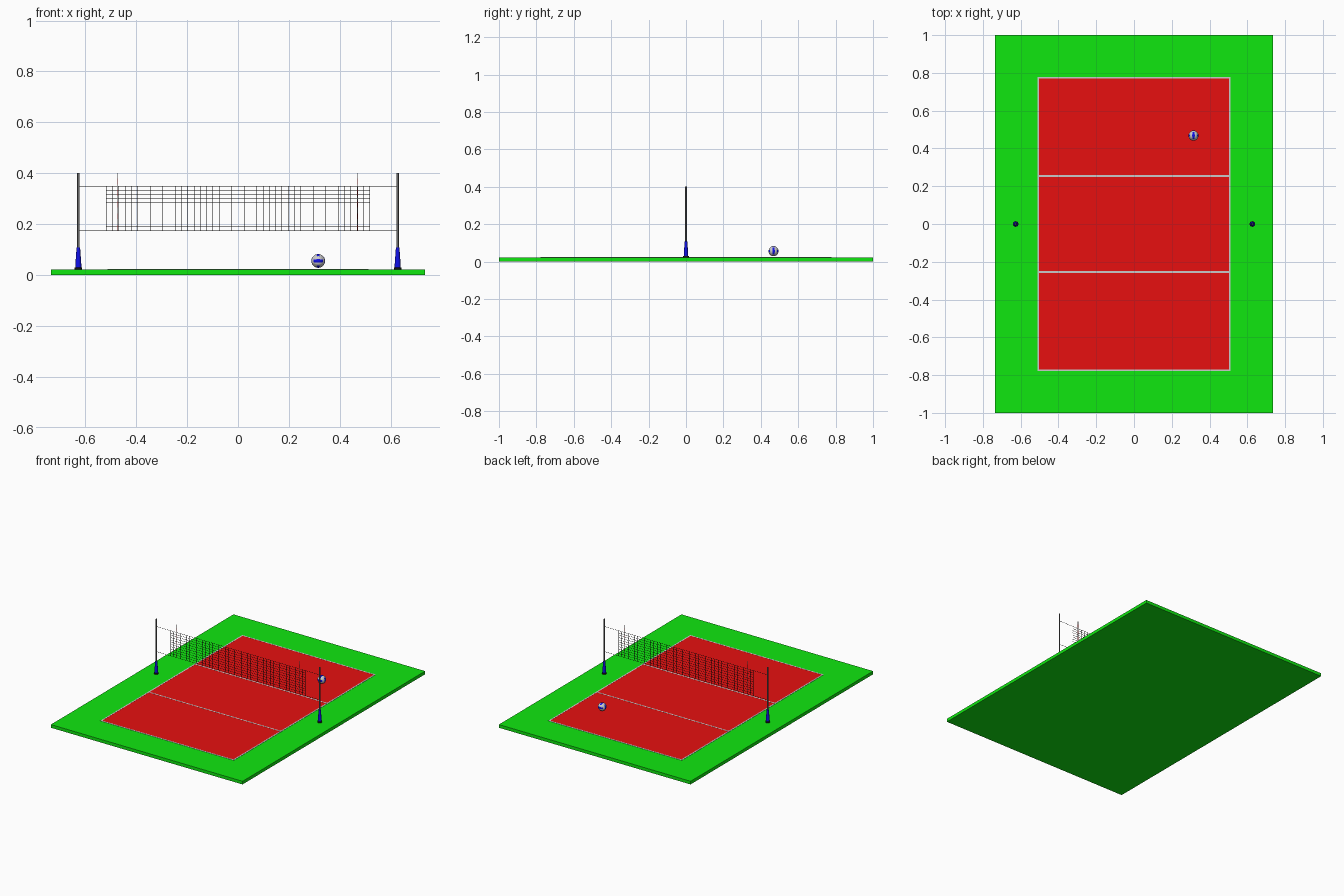
import bpy, bmesh, math
from mathutils import Vector, Matrix

if "Cube" in bpy.data.objects:
    bpy.data.objects.remove(bpy.data.objects["Cube"])


def material(name, rgb):
    m = bpy.data.materials.new(name)
    m.diffuse_color = (*rgb, 1)
    m.use_nodes = True
    m.node_tree.nodes["Principled BSDF"].inputs["Base Color"].default_value = m.diffuse_color
    return m


GREEN = material("green", (0.005, 0.8, 0.005))
RED = material("red", (0.8, 0.005, 0.005))
WHITE = material("white", (0.8, 0.8, 0.8))
BLUE = material("blue", (0.005, 0.005, 0.8))
BLACK = material("black", (0.01, 0.01, 0.01))
STEEL = material("steel", (0.15, 0.15, 0.15))


def finish(name, bm, *mats):
    bmesh.ops.recalc_face_normals(bm, faces=bm.faces)
    me = bpy.data.meshes.new(name)
    bm.to_mesh(me)
    bm.free()
    for m in mats:
        me.materials.append(m)
    ob = bpy.data.objects.new(name, me)
    bpy.context.collection.objects.link(ob)
    return ob


def add_box(bm, lo, hi):
    lo, hi = Vector(lo), Vector(hi)
    mat = Matrix.Translation((lo + hi) / 2) @ Matrix.Diagonal((*(hi - lo), 1))
    bmesh.ops.create_cube(bm, size=1, matrix=mat)


def boxes(name, mat, spans):
    bm = bmesh.new()
    for lo, hi in spans:
        add_box(bm, lo, hi)
    return finish(name, bm, mat)


def lathe(name, mat, x, profile, segs=20):
    """Turn an (r, z) profile about a vertical axis at x."""
    bm = bmesh.new()
    rings = [[bm.verts.new((x + r * math.cos(a), r * math.sin(a), z))
              for a in (2 * math.pi * i / segs for i in range(segs))] for r, z in profile]
    for a, b in zip(rings, rings[1:]):
        for i in range(segs):
            j = (i + 1) % segs
            bm.faces.new((a[i], a[j], b[j], b[i]))
    bm.faces.new(rings[0])
    bm.faces.new(rings[-1])
    ob = finish(name, bm, mat)
    ob.data.shade_smooth()
    ob.data.set_sharp_from_angle(angle=math.radians(35))
    return ob


# Floor and playing court
F = 0.022
boxes("floor", GREEN, [((-0.735, -1, 0), (0.735, 1, F))])
CX, CY, W = 0.512, 0.778, 0.009
boxes("court", RED, [((-CX + W, -CY + W, F - 0.002), (CX - W, CY - W, F + 0.001))])

# Court markings
lines = []
for s in (-1, 1):
    y, x, ya = s * (CY - W / 2), s * (CX - W / 2), s * 0.254
    lines.append(((-CX, y - W / 2, F - 0.002), (CX, y + W / 2, F + 0.0015)))
    lines.append(((x - W / 2, -CY + W, F - 0.002), (x + W / 2, CY - W, F + 0.0015)))
    lines.append(((-CX + W, ya - W / 2, F), (CX - W, ya + W / 2, F + 0.0015)))
boxes("court_lines", WHITE, lines)

# Posts with padded sleeves and round feet
PX = 0.627
for side, s in (("left", -1), ("right", 1)):
    x = s * PX
    lathe(side + "_foot", BLACK, x, [(0.015, F), (0.015, 0.029), (0.012, 0.031)])
    lathe(side + "_sleeve", BLUE, x, [(0.012, 0.030), (0.0115, 0.045), (0.007, 0.108), (0.004, 0.110)])
    lathe(side + "_post", STEEL, x, [(0.0045, 0.03), (0.0045, 0.401)])

# Net: a grid of thin cords
NX, Z0, Z1, T = 0.517, 0.175, 0.349, 0.0007
COLS, ROWS = 42, 11
cords = []
for i in range(COLS + 1):
    x = -NX + 2 * NX * i / COLS
    cords.append(((x - T, -T, Z0), (x + T, T, Z1)))
for i in range(ROWS + 1):
    z = Z0 + (Z1 - Z0) * i / ROWS
    cords.append(((-NX, -T, z - T), (NX, T, z + T)))
boxes("net", BLACK, cords)

# Ropes tying the net to the posts
boxes("net_ropes", BLACK, [((min(s * NX, s * PX), -T, z - T), (max(s * NX, s * PX), T, z + T))
                           for s in (-1, 1) for z in (Z0, Z1)])

# Striped antennas
N, H = 10, (0.402 - Z0) / 10
for side, x in (("left", -0.474), ("right", 0.471)):
    for label, mat, odd in (("red", RED, 0), ("white", WHITE, 1)):
        boxes(f"{side}_antenna_{label}", mat,
              [((x - 0.001, -0.0015, Z0 + i * H), (x + 0.001, 0.0015, Z0 + (i + 1) * H))
               for i in range(N) if i % 2 == odd])

# Ball: cube sphere with three strips per side, the middle one blue
R, SEG = 0.027, 12
bm = bmesh.new()
bmesh.ops.create_cube(bm, size=2)
bmesh.ops.subdivide_edges(bm, edges=bm.edges, cuts=SEG - 1, use_grid_fill=True)
across = {0: 1, 1: 2, 2: 0}  # side axis -> axis the strips are stacked along
for f in bm.faces:
    c = f.calc_center_median()
    k = max(range(3), key=lambda i: abs(c[i]))
    f.material_index = int(abs(c[across[k]]) < 1 / 3)
    f.smooth = True
for v in bm.verts:
    p = v.co.copy()
    big = [i for i in range(3) if abs(p[i]) > 0.999]
    seam = len(big) > 1 or abs(abs(p[across[big[0]]]) - 1 / 3) < 0.01
    v.co = Vector([math.tan(c * math.pi / 4) for c in p]).normalized() * R * (0.97 if seam else 1)
ball = finish("ball", bm, WHITE, BLUE)
ball.location = (0.315, 0.468, 0.056)
